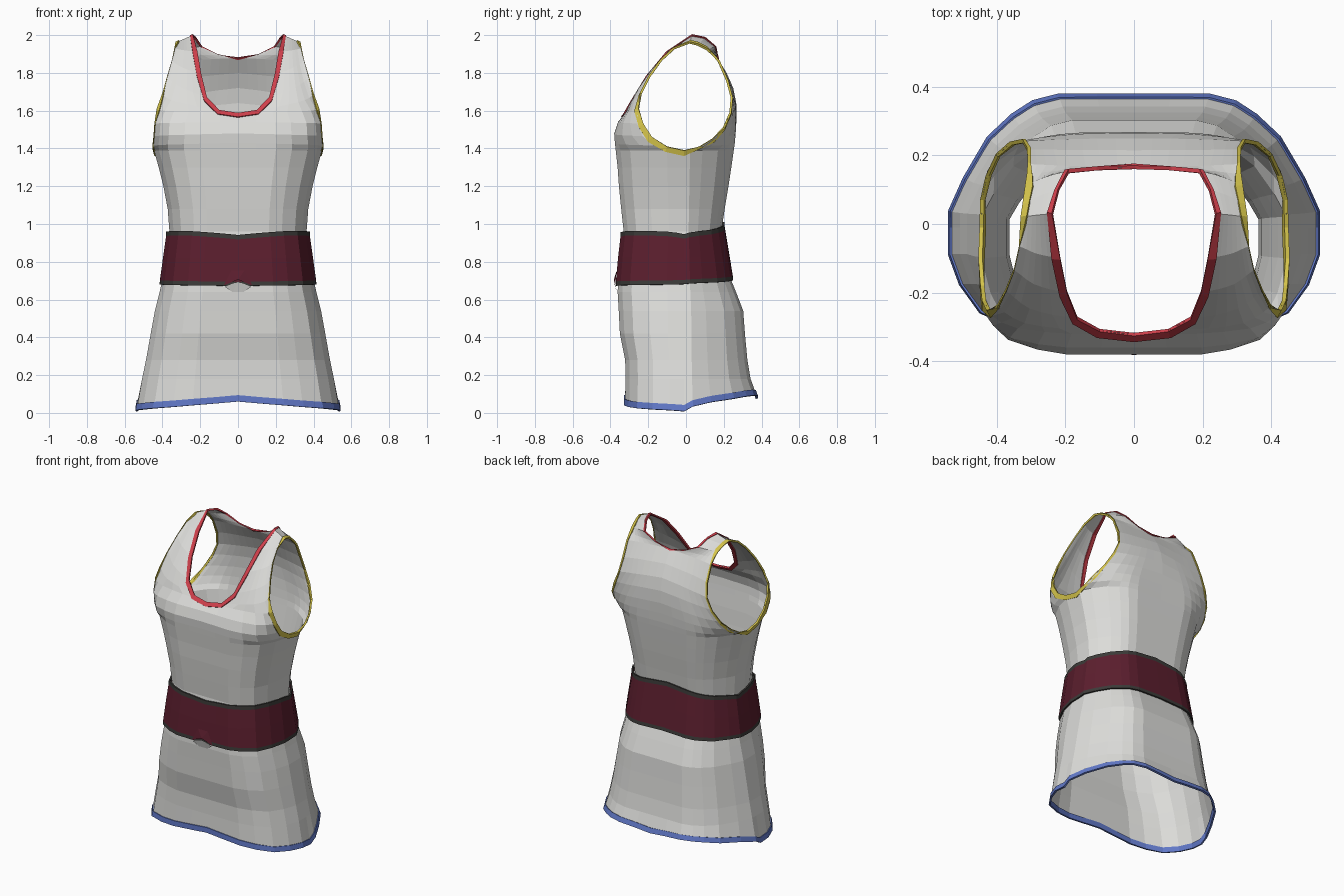
import bpy, bmesh, math
from mathutils import Vector
from mathutils.bvhtree import BVHTree

if "Cube" in bpy.data.objects:
    bpy.data.objects.remove(bpy.data.objects["Cube"])


def material(name, rgb):
    m = bpy.data.materials.new(name)
    m.diffuse_color = (*rgb, 1)
    m.use_nodes = True
    m.node_tree.nodes["Principled BSDF"].inputs["Base Color"].default_value = m.diffuse_color
    return m


WHITE = material("off_white_cloth", (0.72, 0.72, 0.70))
WINE = material("wine_red", (0.105, 0.013, 0.027))
GREY = material("dark_grey", (0.045, 0.043, 0.04))
RED = material("red_trim", (0.62, 0.05, 0.07))
YELLOW = material("yellow_trim", (0.66, 0.55, 0.07))
BLUE = material("blue_trim", (0.12, 0.19, 0.58))

# Quarter cross-sections from the centre (0, 1) to the side (1, 0)
FRONT = [(0, 1), (.22, 1), (.45, 1), (.64, .93), (.83, .79), (.94, .53), (1, .25), (1, .1), (1, 0)]
BACK = [(0, 1), (.2, 1), (.41, 1), (.55, .95), (.66, .85), (.79, .68), (.92, .37), (1, .12), (1, 0)]


def finish(name, bm, mats):
    me = bpy.data.meshes.new(name)
    bm.to_mesh(me)
    ob = bpy.data.objects.new(name, me)
    bpy.context.collection.objects.link(ob)
    for m in mats:
        me.materials.append(m)
    return ob


def row_points(row):
    """Quarter row from the centre/neck edge to the side edge; k = fullness, 0 is straight."""
    a, b, k, lift = Vector(row[0]), Vector(row[1]), row[2], row[3]
    shape = FRONT if a.y < b.y else BACK
    pts = []
    for i, (px, py) in enumerate(shape):
        t = i / (len(shape) - 1)
        u, v = t + (px - t) * k, t + (1 - py - t) * k
        pts.append(Vector((a.x + (b.x - a.x) * u, a.y + (b.y - a.y) * v,
                           a.z + (b.z - a.z) * t + lift * math.sin(math.pi * t))))
    return pts


def loft(panels, rule=lambda r: 0):
    """Skin each quarter panel, with its mirror image, into one shell."""
    bm = bmesh.new()
    for rows in panels:
        for side in (1, -1):
            grid = [[bm.verts.new((p.x * side, p.y, p.z)) for p in row_points(r)] for r in rows]
            for r in range(len(grid) - 1):
                for c in range(len(grid[0]) - 1):
                    f = bm.faces.new((grid[r][c], grid[r][c + 1], grid[r + 1][c + 1], grid[r + 1][c]))
                    f.material_index = rule(r)
    bmesh.ops.remove_doubles(bm, verts=bm.verts, dist=1e-4)
    bmesh.ops.dissolve_degenerate(bm, edges=bm.edges, dist=1e-4)
    bmesh.ops.recalc_face_normals(bm, faces=bm.faces)
    return bm


def rings(table):
    """Rows (front y, z), (side x, z), (back y, z), lifts -> front and back rows."""
    front, back = [], []
    for yf, zf, w, zs, yb, zb, lf, lb in table:
        side = (w, -.01, zs)
        front.append(((0, yf, zf), side, 1, lf))
        back.append(((0, yb, zb), side, 1, lb))
    return front, back


# Dress: skirt and torso rings
levels = [(.18, -.32, .508, .342), (.28, -.322, .487, .325), (.42, -.35, .462, .312),
          (.54, -.356, .44, .303), (.64, -.362, .415, .265), (.72, -.358, .397, .232),
          (.84, -.345, .38, .208), (.96, -.33, .363, .187), (1.08, -.343, .372, .205),
          (1.2, -.355, .395, .225), (1.3, -.362, .42, .24), (1.39, -.372, .445, .253)]
table = [(-.323, .06, .537, .008, .375, .075, -.01, .045)]
table += [(f, z, w, z, b, z, 0, 0) for z, f, w, b in levels]
low_front, low_back = rings(table)

# Dress: chest, shoulder and back panels between neckline and armhole
shoulder = ((.238, .03, 2.0), (.328, .02, 1.96), .2, 0)
up_front = [((0, -.376, 1.43), (.448, -.10, 1.41), 1, 0),
            ((0, -.38, 1.48), (.442, -.18, 1.46), 1, 0),
            ((0, -.36, 1.54), (.437, -.225, 1.53), 1, 0),
            ((0, -.322, 1.585), (.425, -.25, 1.61), .9, 0),
            ((.10, -.31, 1.60), (.40, -.24, 1.69), .7, 0),
            ((.165, -.275, 1.67), (.375, -.195, 1.78), .5, 0),
            ((.195, -.2, 1.79), (.35, -.135, 1.865), .4, 0),
            ((.215, -.1, 1.91), (.335, -.065, 1.93), .3, 0), shoulder]
up_back = [((0, .258, 1.43), (.443, .07, 1.41), 1, 0),
           ((0, .263, 1.49), (.428, .14, 1.45), 1, 0),
           ((0, .268, 1.56), (.40, .20, 1.51), .9, 0),
           ((0, .266, 1.64), (.36, .235, 1.59), .7, 0),
           ((0, .25, 1.72), (.325, .242, 1.67), .5, 0),
           ((0, .215, 1.8), (.312, .218, 1.76), .4, 0),
           ((0, .165, 1.88), (.31, .175, 1.86), .3, 0),
           ((.1, .163, 1.895), (.311, .145, 1.895), .3, 0),
           ((.19, .155, 1.94), (.315, .11, 1.925), .3, 0),
           ((.22, .10, 1.985), (.322, .06, 1.95), .2, 0), shoulder]
dress_bm = loft([low_front + up_front, low_back + up_back])
dress = finish("dress", dress_bm, [WHITE])
surface = BVHTree.FromBMesh(dress_bm)


def trim(name, loop, width, direction, mat, e=0.006):
    """Thin closed band that wraps the cloth edge along a loop of points."""
    bm = bmesh.new()
    sections = []
    for p in loop:
        p = Vector(p)
        n = surface.find_nearest(p + direction(p) * 0.004)[1]
        q, nq = surface.find_nearest(p + direction(p) * width)[:2]
        sections.append([bm.verts.new(v) for v in (p + n * e, q + nq * e, q - nq * e, p - n * e)])
    for i, a in enumerate(sections):
        b = sections[(i + 1) % len(sections)]
        for j in range(4):
            bm.faces.new((a[j], a[(j + 1) % 4], b[(j + 1) % 4], b[j]))
    bmesh.ops.recalc_face_normals(bm, faces=bm.faces)
    return finish(name, bm, [mat])


def flip(p):
    return (-p[0], p[1], p[2])


def away(centre):
    return lambda p: (p - Vector(centre)).normalized()


# Neckline trim
neck = [r[0] for r in up_front[3:]] + [r[0] for r in up_back[-2:5:-1]]
neck += [flip(p) for p in neck[-2:0:-1]]
trim("neck_trim", neck, 0.028, away((0, -.06, 1.85)), RED)

# Armhole trims
arm = [low_front[-1][1]] + [r[1] for r in up_front] + [r[1] for r in up_back[-2::-1]]
trim("armhole_trim_right", arm, 0.034, away((.38, 0, 1.67)), YELLOW)
trim("armhole_trim_left", [flip(p) for p in arm], 0.034, away((-.38, 0, 1.67)), YELLOW)

# Hem trim
hem = row_points(low_front[0]) + row_points(low_back[0])[-2::-1]
hem += [Vector(flip(p)) for p in hem[-2:0:-1]]
trim("hem_trim", hem, 0.034, lambda p: Vector((0, 0, 1)), BLUE)

# Waist belt with dark borders
belt_rows = [(-.372, .672, .415, .682, .25, .708, 0, 0),
             (-.371, .694, .413, .704, .247, .730, 0, 0),
             (-.36, .81, .397, .815, .226, .86, .01, 0),
             (-.347, .918, .381, .922, .205, .985, .02, 0),
             (-.346, .942, .38, .946, .203, 1.01, .02, 0)]
belt = finish("belt", loft(rings(belt_rows), lambda r: 1 if r in (0, 3) else 0), [WINE, GREY])
shell = belt.modifiers.new("thickness", 'SOLIDIFY')
shell.thickness = 0.01


def fan(name, tip, rim, mat):
    bm = bmesh.new()
    t = bm.verts.new(tip)
    vs = [bm.verts.new(p) for p in rim]
    for a, b in zip(vs, vs[1:]):
        bm.faces.new((t, a, b))
    finish(name, bm, [mat])


# Small folded pleat at the front of the belt, and the cloth tuck below it
fan("belt_pleat", (0, -.382, .705),
    [(-.075, -.375, .675), (-.035, -.367, .755), (.035, -.367, .755), (.075, -.375, .675)], WINE)
fan("skirt_tuck", (0, -.381, .695),
    [(-.07, -.375, .668), (-.03, -.366, .64), (.03, -.366, .64), (.07, -.375, .668)], WHITE)
